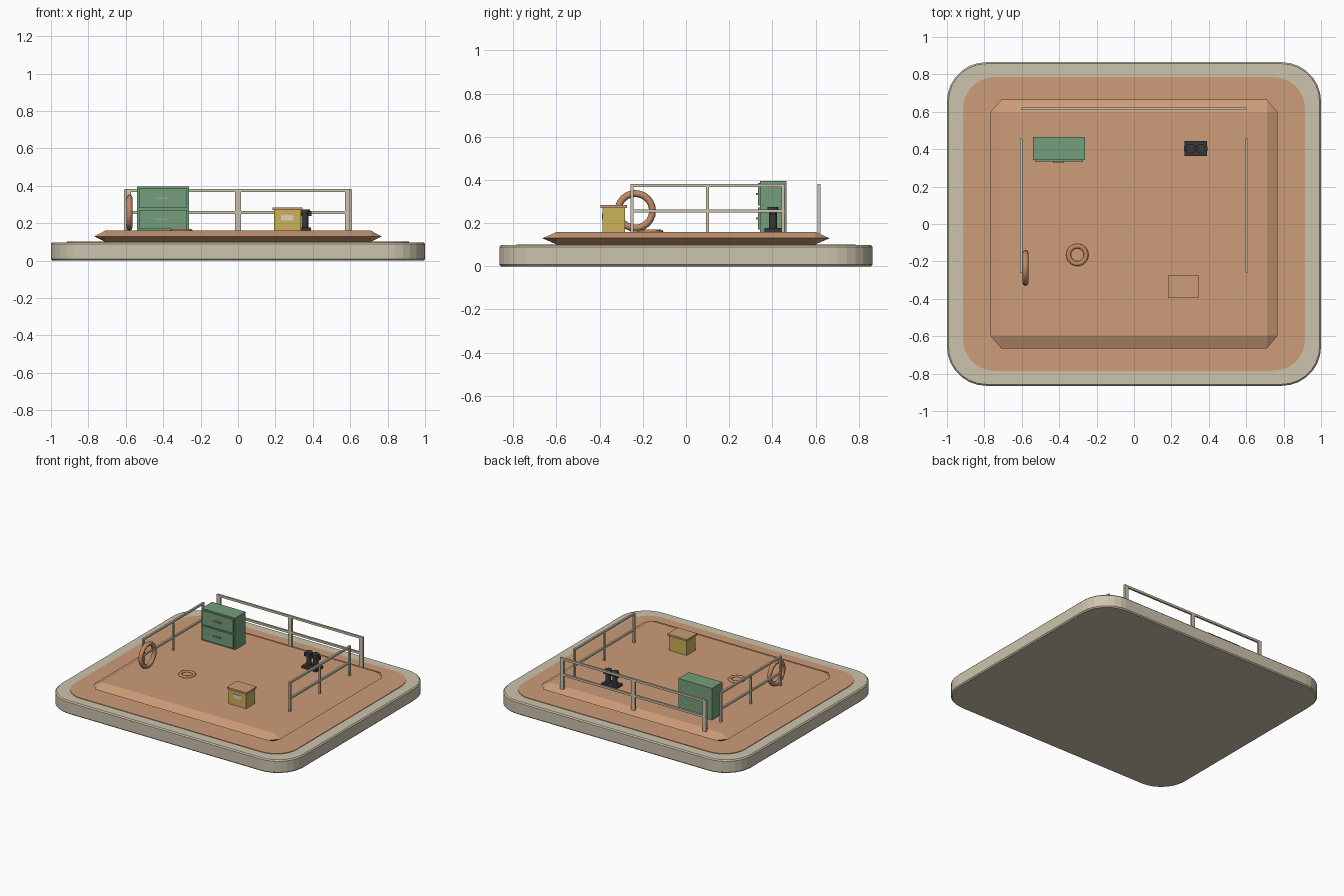
import bpy, bmesh, math
from mathutils import Matrix

if "Cube" in bpy.data.objects:
    bpy.data.objects.remove(bpy.data.objects["Cube"])


def mat(name, r, g, b):
    lin = [((c / 255 + 0.055) / 1.055) ** 2.4 for c in (r, g, b)]
    m = bpy.data.materials.new(name)
    m.diffuse_color = (*lin, 1)
    m.use_nodes = True
    m.node_tree.nodes["Principled BSDF"].inputs["Base Color"].default_value = m.diffuse_color
    return m


BEIGE = mat("warm_beige", 206, 196, 174)
ORANGE = mat("clay_orange", 205, 156, 120)
BROWN = mat("ring_orange", 194, 138, 102)
GREEN = mat("cabinet_green", 116, 158, 123)
YELLOW = mat("box_yellow", 203, 178, 88)
BLACK = mat("iron_black", 56, 56, 58)
PALE = mat("pale_label", 218, 212, 196)
GREY = mat("handle_grey", 170, 160, 145)


def finish(name, bm, material, bevel=0, segs=1, smooth=False):
    bmesh.ops.recalc_face_normals(bm, faces=bm.faces[:])
    me = bpy.data.meshes.new(name)
    bm.to_mesh(me)
    bm.free()
    ob = bpy.data.objects.new(name, me)
    bpy.context.collection.objects.link(ob)
    me.materials.append(material)
    if bevel:
        b = ob.modifiers.new("bevel", 'BEVEL')
        b.width, b.segments, b.limit_method = bevel, segs, 'ANGLE'
        b.angle_limit = math.radians(50)
    if smooth:
        for p in me.polygons:
            p.use_smooth = True
    return ob


def box(name, x, y, z, material, bevel=0):
    """Box from (min, max) pairs."""
    bm = bmesh.new()
    bmesh.ops.create_cube(bm, size=1)
    for v in bm.verts:
        v.co = [(a + b) / 2 + c * (b - a) for (a, b), c in zip((x, y, z), v.co)]
    return finish(name, bm, material, bevel)


def cyl(name, x, y, z0, z1, r, material, n=12):
    bm = bmesh.new()
    bmesh.ops.create_cone(bm, cap_ends=True, segments=n, radius1=r, radius2=r, depth=z1 - z0,
                          matrix=Matrix.Translation((x, y, (z0 + z1) / 2)))
    return finish(name, bm, material)


def rounded_slab(name, hx, hy, r, z0, z1, material, bevel=0, n=7):
    bm = bmesh.new()
    vs = []
    for i, (sx, sy) in enumerate(((1, 1), (-1, 1), (-1, -1), (1, -1))):
        for k in range(n + 1):
            a = math.pi / 2 * (i + k / n)
            vs.append(bm.verts.new((sx * (hx - r) + r * math.cos(a),
                                    sy * (hy - r) + r * math.sin(a), z0)))
    f = bm.faces.new(vs)
    top = bmesh.ops.extrude_face_region(bm, geom=[f])["geom"]
    for v in top:
        if isinstance(v, bmesh.types.BMVert):
            v.co.z = z1
    return finish(name, bm, material, bevel)


def ring(name, major, minor, matrix, material, n=24, m=8):
    bm = bmesh.new()
    g = []
    for i in range(n):
        a = 2 * math.pi * i / n
        row = []
        for j in range(m):
            b = 2 * math.pi * j / m
            q = major + minor * math.cos(b)
            row.append(bm.verts.new((q * math.cos(a), q * math.sin(a), minor * math.sin(b))))
        g.append(row)
    for i in range(n):
        for j in range(m):
            k, l = (i + 1) % n, (j + 1) % m
            bm.faces.new((g[i][j], g[k][j], g[k][l], g[i][l]))
    bmesh.ops.transform(bm, matrix=matrix, verts=bm.verts[:])
    return finish(name, bm, material, smooth=True)


# Base slab with flush inlaid panel
rounded_slab("base_slab", 1.0, 0.865, 0.21, 0, 0.098, BEIGE, 0.008)
rounded_slab("base_inlay", 0.915, 0.785, 0.17, 0.092, 0.102, ORANGE)

# Raised deck, chamfered to a knife edge at mid height
bm = bmesh.new()
pts = []
for sx in (-1, 1):
    for sy in (-1, 1):
        pts += [(sx * 0.71, sy * 0.597, 0.16), (sx * 0.71, sy * 0.597, 0.10),
                (sx * 0.768, sy * 0.597, 0.13), (sx * 0.71, sy * 0.665, 0.13)]
bmesh.ops.convex_hull(bm, input=[bm.verts.new(p) for p in pts])
bmesh.ops.dissolve_limit(bm, angle_limit=0.01, verts=bm.verts[:], edges=bm.edges[:])
finish("deck", bm, ORANGE)

# Back railing
for i, x in enumerate((-0.587, 0, 0.587)):
    box(f"back_rail_post_{i}", (x - 0.015, x + 0.015), (0.609, 0.623), (0.145, 0.37), BEIGE)
for n, z in (("lower", 0.257), ("upper", 0.374)):
    box(f"back_rail_{n}", (-0.602, 0.602), (0.609, 0.623), (z - 0.008, z + 0.008), BEIGE)

# Side railings
for side, x in (("left", -0.603), ("right", 0.603)):
    for i, y in enumerate((-0.25, 0.1, 0.45)):
        box(f"{side}_rail_post_{i}", (x - 0.006, x + 0.006), (y - 0.007, y + 0.007),
            (0.155, 0.37), BEIGE)
    for n, z in (("lower", 0.257), ("upper", 0.374)):
        box(f"{side}_rail_{n}", (x - 0.007, x + 0.007), (-0.258, 0.458),
            (z - 0.007, z + 0.007), BEIGE)

# Drawer cabinet
box("cabinet_body", (-0.54, -0.263), (0.342, 0.466), (0.158, 0.396), GREEN)
for i, (z0, z1) in enumerate(((0.17, 0.272), (0.282, 0.386))):
    zc = (z0 + z1) / 2
    box(f"drawer_front_{i}", (-0.53, -0.273), (0.333, 0.343), (z0, z1), GREEN)
    box(f"drawer_handle_{i}", (-0.432, -0.375), (0.325, 0.334), (zc - 0.004, zc + 0.005), GREY)

# Yellow chest with lid and front plate
box("chest_body", (0.192, 0.338), (-0.386, -0.282), (0.158, 0.272), YELLOW)
box("chest_lid", (0.184, 0.345), (-0.395, -0.273), (0.27, 0.284), ORANGE)
box("chest_plate", (0.23, 0.297), (-0.39, -0.385), (0.216, 0.244), PALE)

# Lifebuoy leaning on the left railing
ring("lifebuoy", 0.08, 0.016,
     Matrix.Translation((-0.58, -0.235, 0.257)) @ Matrix.Rotation(math.pi / 2, 4, 'Y'), BROWN)

# Flat ring lying on the deck
ring("deck_ring", 0.047, 0.013,
     Matrix.Translation((-0.303, -0.165, 0.162)) @ Matrix.Diagonal((1, 1, 0.6, 1)), BROWN)

# Double mooring bollard
box("bollard_base", (0.27, 0.39), (0.363, 0.443), (0.158, 0.178), BLACK)
for i, x in enumerate((0.302, 0.358)):
    cyl(f"bollard_post_{i}", x, 0.403, 0.17, 0.26, 0.018, BLACK)
    cyl(f"bollard_cap_{i}", x, 0.403, 0.252, 0.274, 0.026, BLACK)
box("bollard_crossbar", (0.268, 0.394), (0.391, 0.415), (0.238, 0.262), BLACK)
